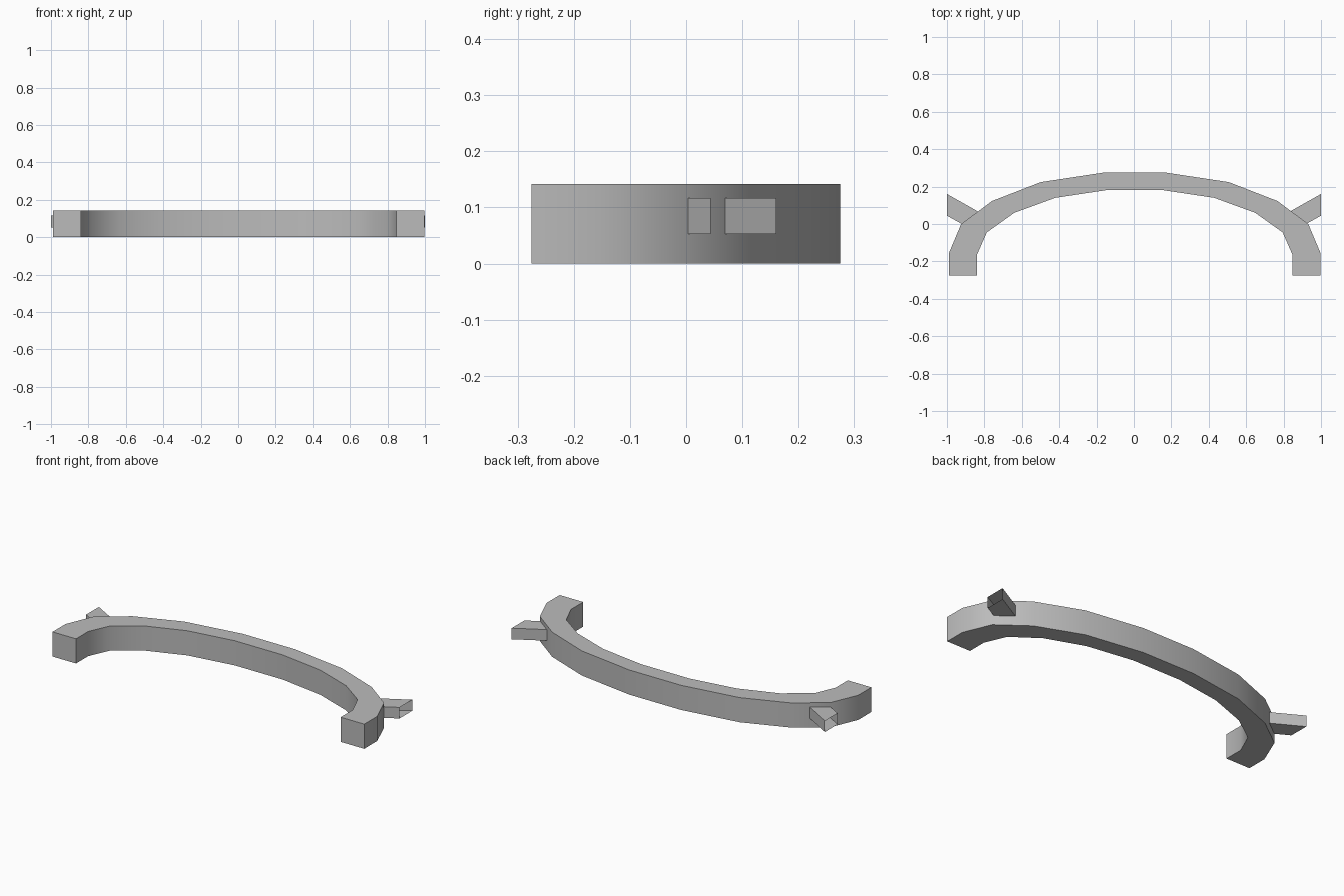
import bpy
import bmesh
import math

cube = bpy.data.objects.get("Cube")
if cube:
    bpy.data.objects.remove(cube, do_unlink=True)

grey = bpy.data.materials.new("plain grey")
grey.use_nodes = True
grey.diffuse_color = (0.5, 0.5, 0.5, 1)
grey.node_tree.nodes["Principled BSDF"].inputs["Base Color"].default_value = (0.5, 0.5, 0.5, 1)


def prism(name, outline, bottom, top, open_side=None):
    """Upright prism over an outline; open_side leaves out one side wall."""
    bm = bmesh.new()
    low = [bm.verts.new((x, y, bottom)) for x, y in outline]
    high = [bm.verts.new((x, y, top)) for x, y in outline]
    bm.faces.new(high)
    bm.faces.new(low[::-1])
    count = len(outline)
    for i in range(count):
        j = (i + 1) % count
        if i != open_side:
            bm.faces.new((low[i], low[j], high[j], high[i]))
    bmesh.ops.recalc_face_normals(bm, faces=bm.faces)
    mesh = bpy.data.meshes.new(name)
    bm.to_mesh(mesh)
    bm.free()
    mesh.materials.append(grey)
    obj = bpy.data.objects.new(name, mesh)
    bpy.context.collection.objects.link(obj)
    return obj


def mirrored(half):
    """Continue a half curve from the middle across to the -x side."""
    return [(-x, y) for x, y in reversed(half)] + half


# Curved bar with straight end blocks
outer = [(0.165, 0.275), (0.503, 0.224), (0.763, 0.123),
         (0.928, 0.0), (0.994, -0.157), (0.994, -0.275)]
inner = [(0.152, 0.181), (0.425, 0.14), (0.644, 0.06),
         (0.791, -0.045), (0.844, -0.165), (0.844, -0.275)]
outline = mirrored(outer)[::-1] + mirrored(inner)
bar = prism("curved_bar", [(x + 0.004, y) for x, y in outline], 0.0, 0.142)
bpy.context.view_layer.objects.active = bar
bar.select_set(True)
bpy.ops.object.shade_smooth_by_angle(angle=math.radians(40))

# Hollow side struts, open at the outer end
for side, label in ((1, "left"), (-1, "right")):
    strut = [(0.92, 0.0), (0.999, 0.044), (0.999, 0.16), (0.834, 0.067)]
    prism(label + "_strut", [(side * x, y) for x, y in strut], 0.053, 0.117, open_side=1)
